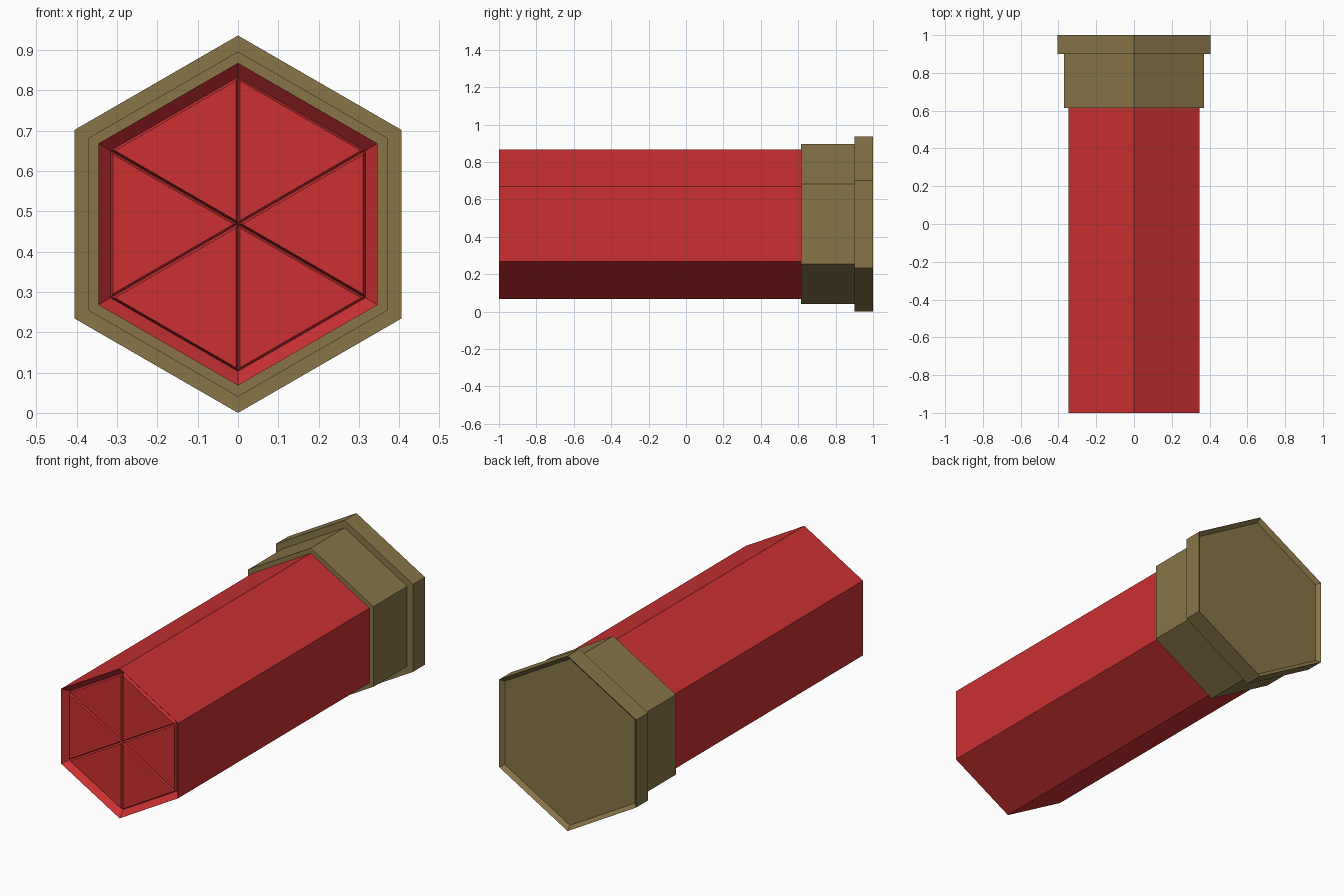
import bpy, bmesh, math

if "Cube" in bpy.data.objects:
    bpy.data.objects.remove(bpy.data.objects["Cube"])

R = 0.468            # largest hexagon radius, also the axis height
SIDES = 6


def material(name, rgb):
    m = bpy.data.materials.new(name)
    m.diffuse_color = (*rgb, 1)
    m.use_nodes = True
    m.node_tree.nodes["Principled BSDF"].inputs["Base Color"].default_value = m.diffuse_color
    return m


def hex_lathe(name, profile, mat, panels=False):
    """Six-sided body along y from (radius, y) points; both ends closed."""
    bm = bmesh.new()
    rings = []
    for r, y in profile:
        angles = [math.pi / 2 + k * math.tau / SIDES for k in range(SIDES)]
        rings.append([bm.verts.new((r * math.cos(a), y, R + r * math.sin(a))) for a in angles])
    for a, b in zip(rings, rings[1:]):
        for i in range(SIDES):
            j = (i + 1) % SIDES
            bm.faces.new((a[i], a[j], b[j], b[i]))
    bm.faces.new(rings[-1])
    fan = []
    if panels:
        centre = bm.verts.new((0, profile[0][1], R))
        for i in range(SIDES):
            fan.append(bm.faces.new((centre, rings[0][i], rings[0][(i + 1) % SIDES])))
    else:
        bm.faces.new(rings[0])
    bmesh.ops.recalc_face_normals(bm, faces=bm.faces[:])
    if panels:
        # raised triangular crimp folds with grooves between them
        bmesh.ops.inset_individual(bm, faces=fan, thickness=0.011, depth=0.015)
    me = bpy.data.meshes.new(name)
    bm.to_mesh(me)
    bm.free()
    me.materials.append(mat)
    ob = bpy.data.objects.new(name, me)
    bpy.context.collection.objects.link(ob)
    return ob


red = material("red_plastic", (0.60, 0.030, 0.030))
brass = material("brass", (0.25, 0.18, 0.062))

# Hull with a sloped recess and folded front end
hex_lathe("hull", [(0.365, -0.965), (0.40, -1.0), (0.40, 0.63)], red, panels=True)

# Metal cap with stepped rim and shallow recessed back
hex_lathe("cap", [(0.428, 0.615), (0.428, 0.90), (R, 0.90), (R, 1.0), (0.445, 0.98)], brass)
